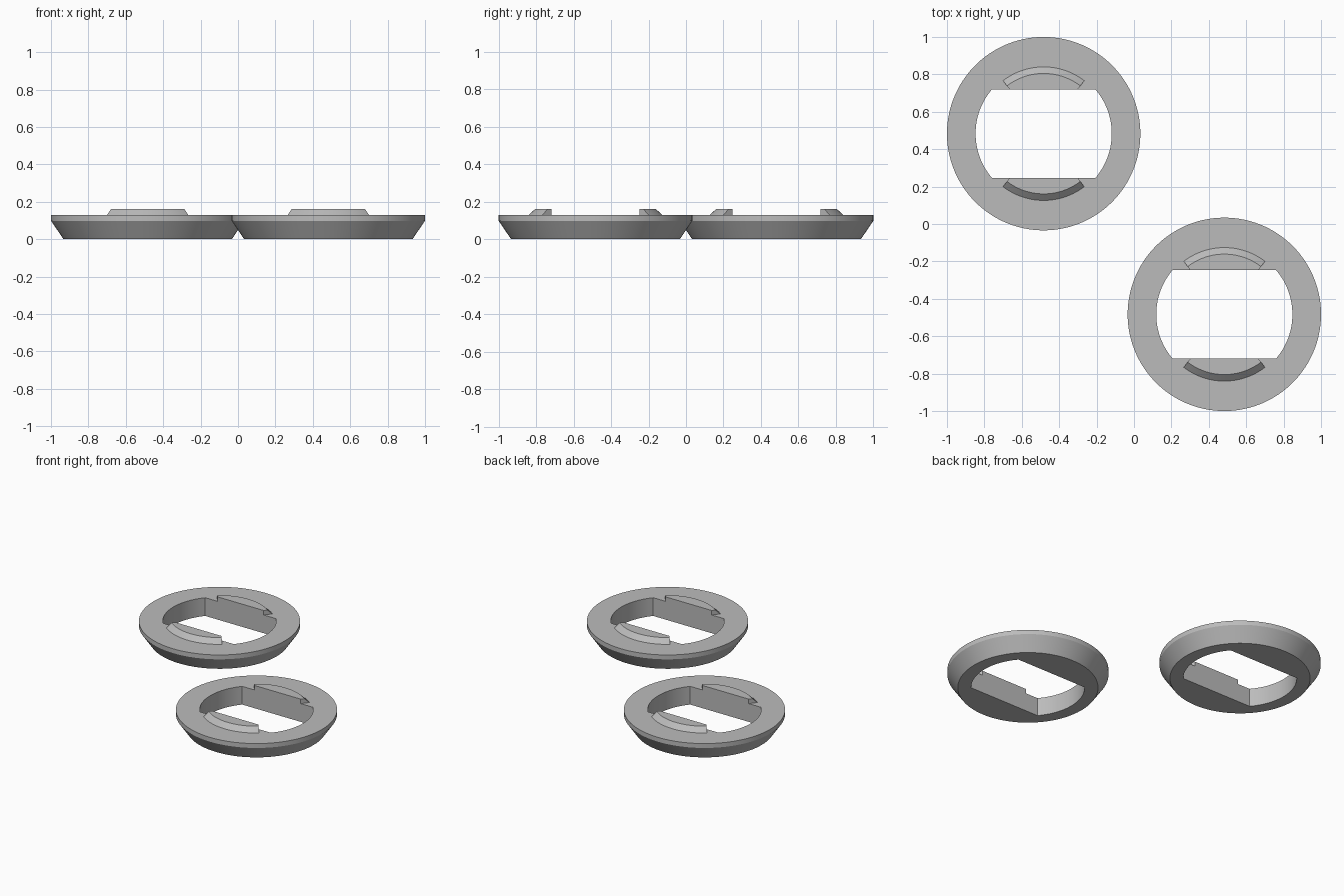
import bpy, bmesh, math

if "Cube" in bpy.data.objects:
    bpy.data.objects.remove(bpy.data.objects["Cube"])

R_TOP, R_BASE, R_HOLE = 0.517, 0.45, 0.364   # ring radii
FLAT = 0.236                                 # half distance between flat hole walls
Z_RIM, Z_TOP, Z_TAB = 0.098, 0.129, 0.161    # heights
TAB_OUT, TAB_IN = 0.357, 0.322               # tab arc radius at base and top
TAB_HALF = math.radians(37.5)                # tab half angle

grey = bpy.data.materials.new("grey plastic")
grey.diffuse_color = (0.5, 0.5, 0.5, 1)
grey.use_nodes = True
grey.node_tree.nodes["Principled BSDF"].inputs["Base Color"].default_value = grey.diffuse_color


def wall(a):
    """Distance from the centre to the flat wall at angle a."""
    return FLAT / max(abs(math.sin(a)), 1e-6)


def loft(name, angles, profile, centre, closed):
    """Sweep a (radius, height) profile around the given angles."""
    bm = bmesh.new()
    rows = [[bm.verts.new((r * math.cos(a), r * math.sin(a), z)) for r, z in profile(a)]
            for a in angles]
    n = len(rows[0])
    for i in range(len(rows) if closed else len(rows) - 1):
        p, q = rows[i], rows[(i + 1) % len(rows)]
        for j in range(n):
            k = (j + 1) % n
            bm.faces.new((p[j], q[j], q[k], p[k]))
    if not closed:
        bm.faces.new(rows[0])
        bm.faces.new(rows[-1][::-1])
    bmesh.ops.recalc_face_normals(bm, faces=bm.faces)
    mesh = bpy.data.meshes.new(name)
    bm.to_mesh(mesh)
    bm.free()
    mesh.materials.append(grey)
    ob = bpy.data.objects.new(name, mesh)
    ob.location = (centre[0], centre[1], 0)
    bpy.context.collection.objects.link(ob)
    bpy.context.view_layer.objects.active = ob
    ob.select_set(True)
    bpy.ops.object.shade_smooth_by_angle(angle=math.radians(20))
    ob.select_set(False)


def ring_profile(a):
    h = min(R_HOLE, wall(a))
    return [(R_BASE, 0), (R_TOP, Z_RIM), (R_TOP, Z_TOP), (h, Z_TOP), (h, 0)]


def tab_profile(a):
    w = wall(a)
    return [(w, Z_TOP), (TAB_OUT, Z_TOP), (TAB_IN, Z_TAB), (w, Z_TAB)]


# ring angles, with exact stops at the four hole corners
corner = math.asin(FLAT / R_HOLE)
stops = [-corner, corner, math.pi - corner, math.pi + corner, 2 * math.pi - corner]
ring_angles = [s + (e - s) * i / 32 for s, e in zip(stops, stops[1:]) for i in range(32)]

for label, centre in (("back_left", (-0.483, 0.483)), ("front_right", (0.483, -0.483))):
    # tapered ring with a flat-sided hole
    loft("ring_" + label, ring_angles, ring_profile, centre, True)
    # raised curved tabs beside the flat walls
    for side, mid in (("back", math.pi / 2), ("front", -math.pi / 2)):
        angles = [mid + TAB_HALF * (i / 16 - 1) for i in range(33)]
        loft(f"tab_{side}_{label}", angles, tab_profile, centre, False)
